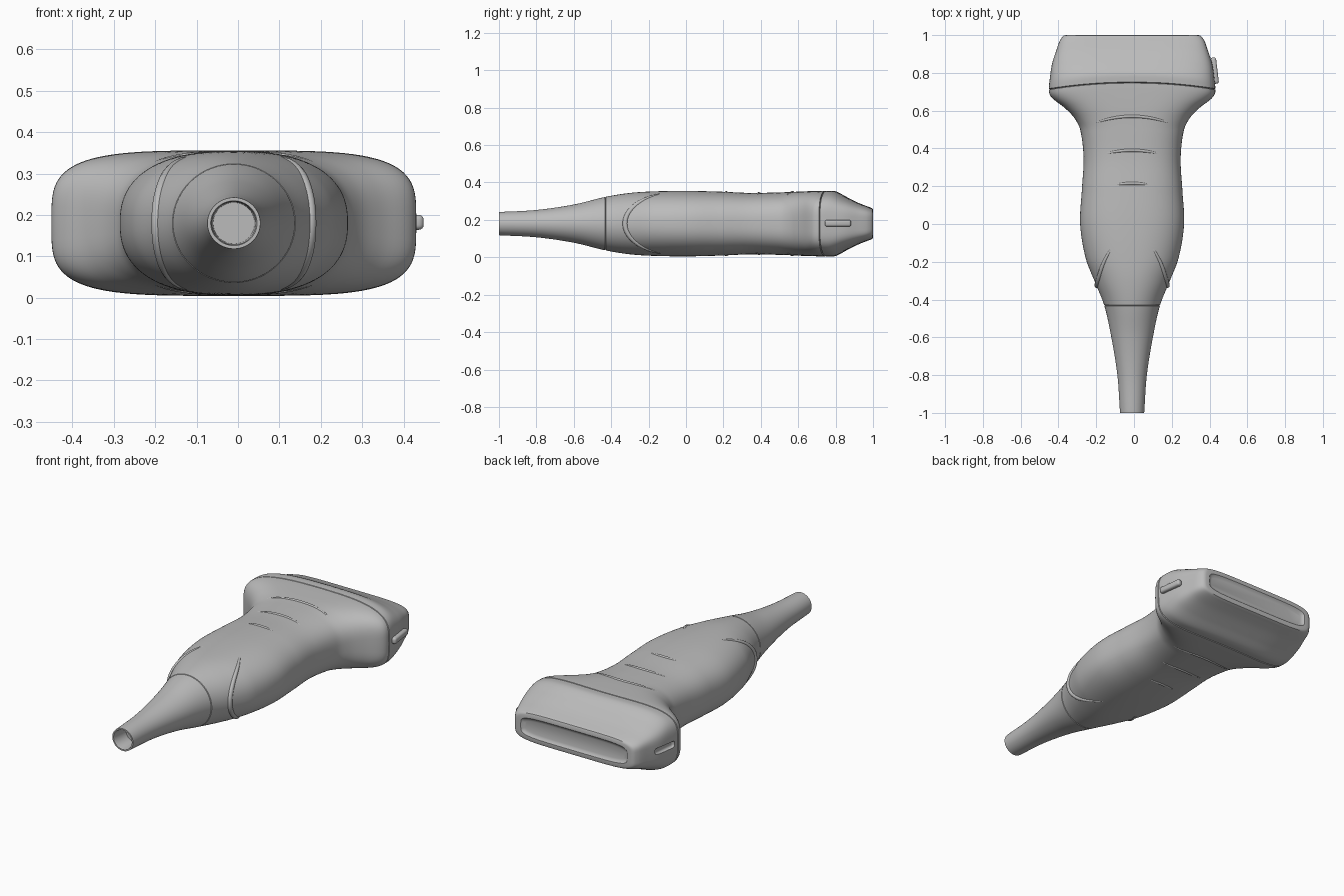
import bpy, bmesh, math
from mathutils import Vector

if "Cube" in bpy.data.objects:
    bpy.data.objects.remove(bpy.data.objects["Cube"], do_unlink=True)

CX, CZ, SEGMENTS = -0.01, 0.18, 96

grey = bpy.data.materials.new("plastic grey")
grey.use_nodes = True
grey.diffuse_color = (0.5, 0.5, 0.5, 1)
grey.node_tree.nodes["Principled BSDF"].inputs["Base Color"].default_value = (0.5, 0.5, 0.5, 1)

# Cross-sections along y: position, half width, half height, squareness
PROFILE = [
    (-1.0, .064, .062, 2), (-.8, .078, .073, 2), (-.6, .11, .102, 2),
    (-.43, .148, .143, 2), (-.3, .2, .164, 2.1), (-.18, .246, .172, 2.25),
    (0, .275, .175, 2.4), (.18, .266, .171, 2.5), (.35, .257, .164, 2.6),
    (.5, .275, .167, 2.8), (.56, .305, .169, 3), (.62, .355, .172, 3.3),
    (.68, .412, .174, 3.6), (.72, .437, .175, 3.8), (.75, .441, .175, 3.9),
    (.8, .436, .173, 4), (.86, .425, .142, 4.2), (.92, .402, .112, 4.6),
    (.97, .383, .092, 5), (.99, .37, .085, 5),
]


def section(y):
    """Smoothly interpolated half width, half height and squareness at y."""
    last = len(PROFILE) - 1
    i = next((k for k in range(last) if y <= PROFILE[k + 1][0]), last - 1)
    a, b = PROFILE[i], PROFILE[i + 1]
    before, after = PROFILE[max(i - 1, 0)], PROFILE[min(i + 2, last)]
    span = b[0] - a[0]
    s = min(max((y - a[0]) / span, 0), 1)
    out = []
    for c in (1, 2, 3):
        ta = (b[c] - before[c]) / (b[0] - before[0]) * span
        tb = (after[c] - a[c]) / (after[0] - a[0]) * span
        out.append((2*s**3 - 3*s**2 + 1) * a[c] + (s**3 - 2*s**2 + s) * ta
                   + (3*s**2 - 2*s**3) * b[c] + (s**3 - s**2) * tb)
    return out


def smoothstep(lo, hi, v):
    s = min(max((v - lo) / (hi - lo), 0), 1)
    return s * s * (3 - 2 * s)


def ring_point(y, w, h, n, angle):
    c, s = math.cos(angle), math.sin(angle)
    x = math.copysign(abs(c) ** (2 / n), c) * w
    z = math.copysign(abs(s) ** (2 / n), s) * h
    # The rings around the head seam bow backwards in the middle
    bow = smoothstep(.55, .74, y) * (1 - smoothstep(.76, .96, y))
    return Vector((CX + x, y - .035 * bow * (x / .44) ** 2, CZ + z))


def activate(obj):
    bpy.ops.object.select_all(action='DESELECT')
    obj.select_set(True)
    bpy.context.view_layer.objects.active = obj


def finish(obj, angle=35):
    obj.data.materials.clear()
    obj.data.materials.append(grey)
    activate(obj)
    bpy.ops.object.shade_smooth_by_angle(angle=math.radians(angle))


def loft(name, rings):
    bm = bmesh.new()
    loops = [[bm.verts.new(ring_point(*r, 2 * math.pi * k / SEGMENTS))
              for k in range(SEGMENTS)] for r in rings]
    for a, b in zip(loops, loops[1:]):
        for k in range(SEGMENTS):
            j = (k + 1) % SEGMENTS
            bm.faces.new((a[k], a[j], b[j], b[k]))
    bm.faces.new(loops[0])
    bm.faces.new(loops[-1])
    bmesh.ops.recalc_face_normals(bm, faces=bm.faces)
    mesh = bpy.data.meshes.new(name)
    bm.to_mesh(mesh)
    bm.free()
    obj = bpy.data.objects.new(name, mesh)
    bpy.context.collection.objects.link(obj)
    return obj


def span(y0, y1, count):
    ys = [y0 + (y1 - y0) * k / count for k in range(count + 1)]
    return [(y, *section(y)) for y in ys]


def shrunk(y, d):
    w, h, n = section(y)
    return (y, w - d, h - d, n)


# Hollow cable sleeve
finish(loft("cable_sleeve", [(-.9, .05, .05, 2), (-.99, .053, .052, 2), (-1, .056, .054, 2)]
            + span(-1, -.433, 30) + [shrunk(-.431, .006)]))

# Handle flaring into the shoulders
finish(loft("handle", [shrunk(-.431, .006)] + span(-.428, .746, 90) + [shrunk(.748, .007)]))

# Transducer head with a shallow recessed front window
head = loft("head", [shrunk(.748, .007)] + span(.752, .99, 30)
            + [(.997, .362, .081, 5), (1, .35, .074, 5), (1, .328, .056, 5),
               (.993, .32, .048, 5), (.989, .308, .036, 5)])


def side_bar(name, side):
    bpy.ops.mesh.primitive_cube_add(
        size=1, location=(.427 if side > 0 else -.442, .812, CZ + .002),
        rotation=(0, 0, side * .12))
    bar = bpy.context.object
    bar.name = name
    bar.scale = (.03, .14, .036)
    bpy.ops.object.transform_apply(location=False, rotation=False, scale=True)
    bevel = bar.modifiers.new("rounding", 'BEVEL')
    bevel.width = .012
    bevel.segments = 4
    bpy.ops.object.modifier_apply(modifier=bevel.name)
    return bar


# Orientation slot on one side of the head, raised marker on the other
cutter = side_bar("slot_cutter", -1)
cutter.hide_render = True
cut = head.modifiers.new("slot", 'BOOLEAN')
cut.operation = 'DIFFERENCE'
cut.solver = 'EXACT'
cut.object = cutter
activate(head)
bpy.ops.object.modifier_apply(modifier=cut.name)
bpy.data.objects.remove(cutter, do_unlink=True)
finish(head)
finish(side_bar("orientation_marker", 1))


def ridge(name, points, radius):
    """Thin tapered tube lying half sunk in the handle surface."""
    curve = bpy.data.curves.new(name, 'CURVE')
    curve.dimensions = '3D'
    curve.bevel_depth = radius
    curve.bevel_resolution = 3
    curve.use_fill_caps = True
    line = curve.splines.new('POLY')
    line.points.add(len(points) - 1)
    for k, p in enumerate(points):
        line.points[k].co = (*p, 1)
        line.points[k].radius = .25 + .75 * math.sin(math.pi * k / (len(points) - 1)) ** .5
    obj = bpy.data.objects.new(name, curve)
    bpy.context.collection.objects.link(obj)
    activate(obj)
    bpy.ops.object.convert(target='MESH')
    finish(bpy.context.object, 60)


# Curved finger ridges on the upper and lower faces
STEPS = 32
for number, (y0, half) in enumerate([(.57, .2), (.39, .14), (.215, .085)], 1):
    for label, up in (("upper", 1), ("lower", -1)):
        pts = []
        for k in range(STEPS + 1):
            u = 2 * k / STEPS - 1
            y = y0 - .9 * (u * half) ** 2
            w, h, n = section(y)
            z = h * (1 - abs(u * half / w) ** n) ** (1 / n)
            pts.append(Vector((CX + u * half, y, CZ + up * (z - .004))))
        ridge(f"{label}_finger_ridge_{number}", pts, .009)

# C-shaped grip ridges wrapping each side of the handle
for label, side in (("left", 1), ("right", -1)):
    pts = []
    for k in range(STEPS + 1):
        u = 2 * k / STEPS - 1
        y = -.325 + .2 * u * u
        w, h, n = section(y)
        p = ring_point(y, w - .004, h - .004, n, u * math.radians(68))
        pts.append(Vector((CX + side * (p.x - CX), p.y, p.z)))
    ridge(f"{label}_grip_ridge", pts, .014)
